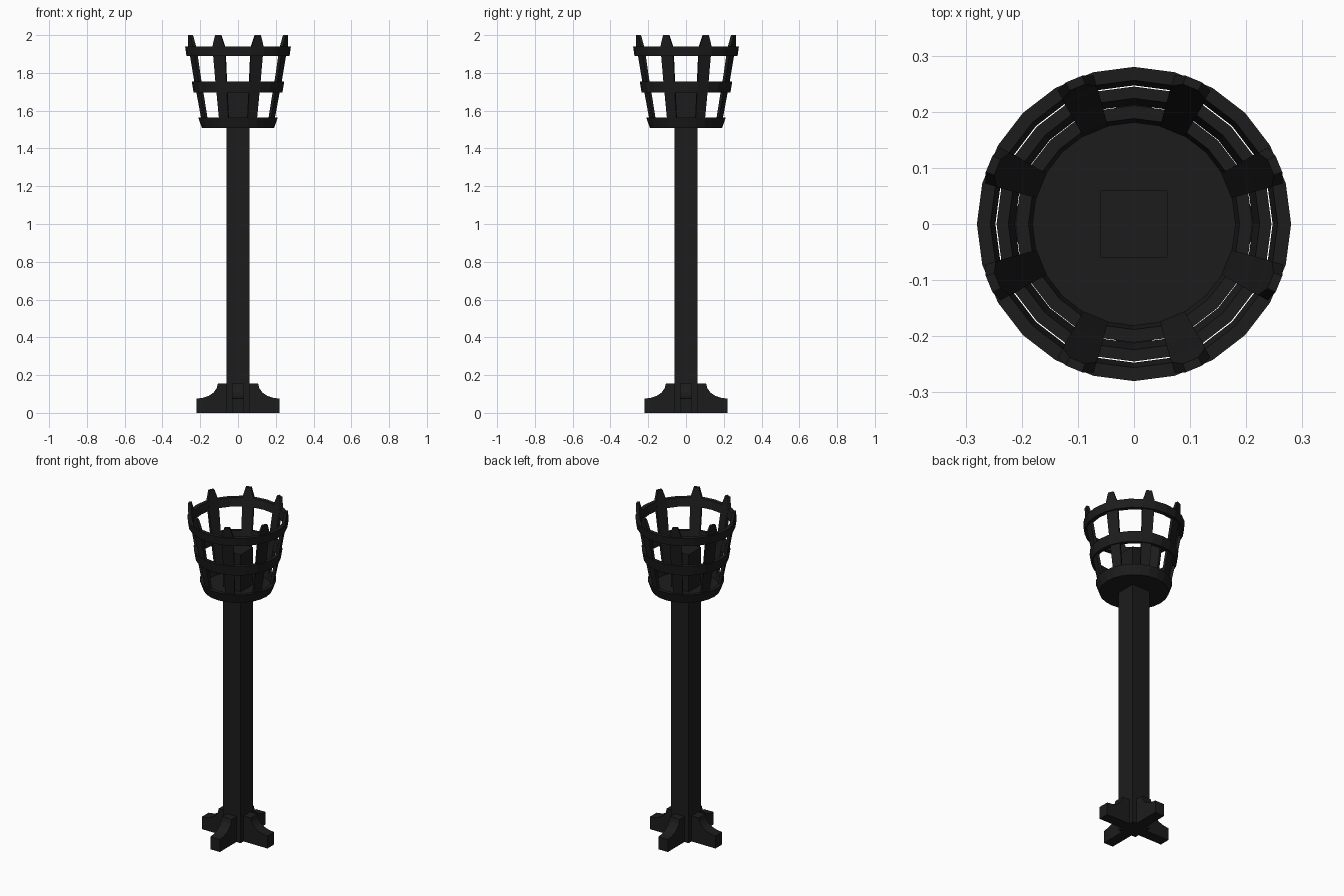
import bpy, bmesh, math
from mathutils import Matrix

if "Cube" in bpy.data.objects:
    bpy.data.objects.remove(bpy.data.objects["Cube"])

SIDES = 24

mat = bpy.data.materials.new("black_iron")
mat.diffuse_color = (0.012, 0.012, 0.012, 1)
mat.use_nodes = True
mat.node_tree.nodes["Principled BSDF"].inputs["Base Color"].default_value = mat.diffuse_color


def finish(name, bm):
    bmesh.ops.recalc_face_normals(bm, faces=bm.faces)
    me = bpy.data.meshes.new(name)
    bm.to_mesh(me)
    bm.free()
    me.materials.append(mat)
    ob = bpy.data.objects.new(name, me)
    bpy.context.collection.objects.link(ob)
    return ob


def polar(r, deg, z):
    a = math.radians(deg)
    return (r * math.cos(a), r * math.sin(a), z)


def loft(bm, loops, cap=False):
    """Join vertex loops of equal length with quads."""
    rows = [[bm.verts.new(p) for p in l] for l in loops]
    pairs = zip(rows, rows[1:]) if cap else zip(rows, rows[1:] + rows[:1])
    for a, b in pairs:
        for i in range(len(a)):
            j = (i + 1) % len(a)
            bm.faces.new((a[i], a[j], b[j], b[i]))
    if cap:
        bm.faces.new(rows[0])
        bm.faces.new(rows[-1])


def box(name, x, z0, z1):
    bm = bmesh.new()
    loft(bm, [[(-x, -x, z), (x, -x, z), (x, x, z), (-x, x, z)] for z in (z0, z1)], True)
    return finish(name, bm)


def ring(name, section):
    bm = bmesh.new()
    loft(bm, [[polar(r, 360 * i / SIDES, z) for r, z in section] for i in range(SIDES)])
    return finish(name, bm)


# Square post, running up through the basket floor
box("post", 0.06, 0, 1.75)

# Four curved feet in a cross
profile = [(0.05, 0), (0.22, 0), (0.22, 0.075), (0.185, 0.08), (0.155, 0.09),
           (0.13, 0.107), (0.113, 0.13), (0.107, 0.155), (0.05, 0.155)]
for k in range(4):
    bm = bmesh.new()
    loft(bm, [[(x, y, z) for x, z in profile] for y in (-0.032, 0.032)], True)
    bm.transform(Matrix.Rotation(k * math.pi / 2, 4, 'Z'))
    finish(f"foot_{k + 1}", bm)

# Basket floor
bm = bmesh.new()
loft(bm, [[polar(r, 360 * i / SIDES, z) for i in range(SIDES)]
          for r, z in ((0.183, 1.508), (0.185, 1.525))], True)
finish("basket_floor", bm)

# Three hoops (radius, height)
ring("lower_hoop", [(0.178, 1.508), (0.191, 1.508), (0.211, 1.565), (0.188, 1.565)])
ring("middle_hoop", [(0.212, 1.695), (0.235, 1.695), (0.245, 1.755), (0.224, 1.755)])
ring("upper_hoop", [(0.247, 1.89), (0.273, 1.89), (0.28, 1.94), (0.256, 1.94)])

# Eight upright bars with tapered tips: (inner radius, outer radius, half angle, z)
levels = [(0.178, 0.189, 7.5, 1.512), (0.187, 0.203, 7.5, 1.565),
          (0.211, 0.228, 7.5, 1.695), (0.223, 0.240, 7.5, 1.755),
          (0.246, 0.263, 7.5, 1.89), (0.255, 0.274, 7.2, 1.94),
          (0.264, 0.280, 3.2, 2.0)]
for k in range(8):
    c = 22.5 + 45 * k
    bm = bmesh.new()
    loft(bm, [[polar(ri, c - h, z), polar(ro, c - h, z), polar(ro, c + h, z), polar(ri, c + h, z)]
              for ri, ro, h, z in levels], True)
    finish(f"basket_bar_{k + 1}", bm)
